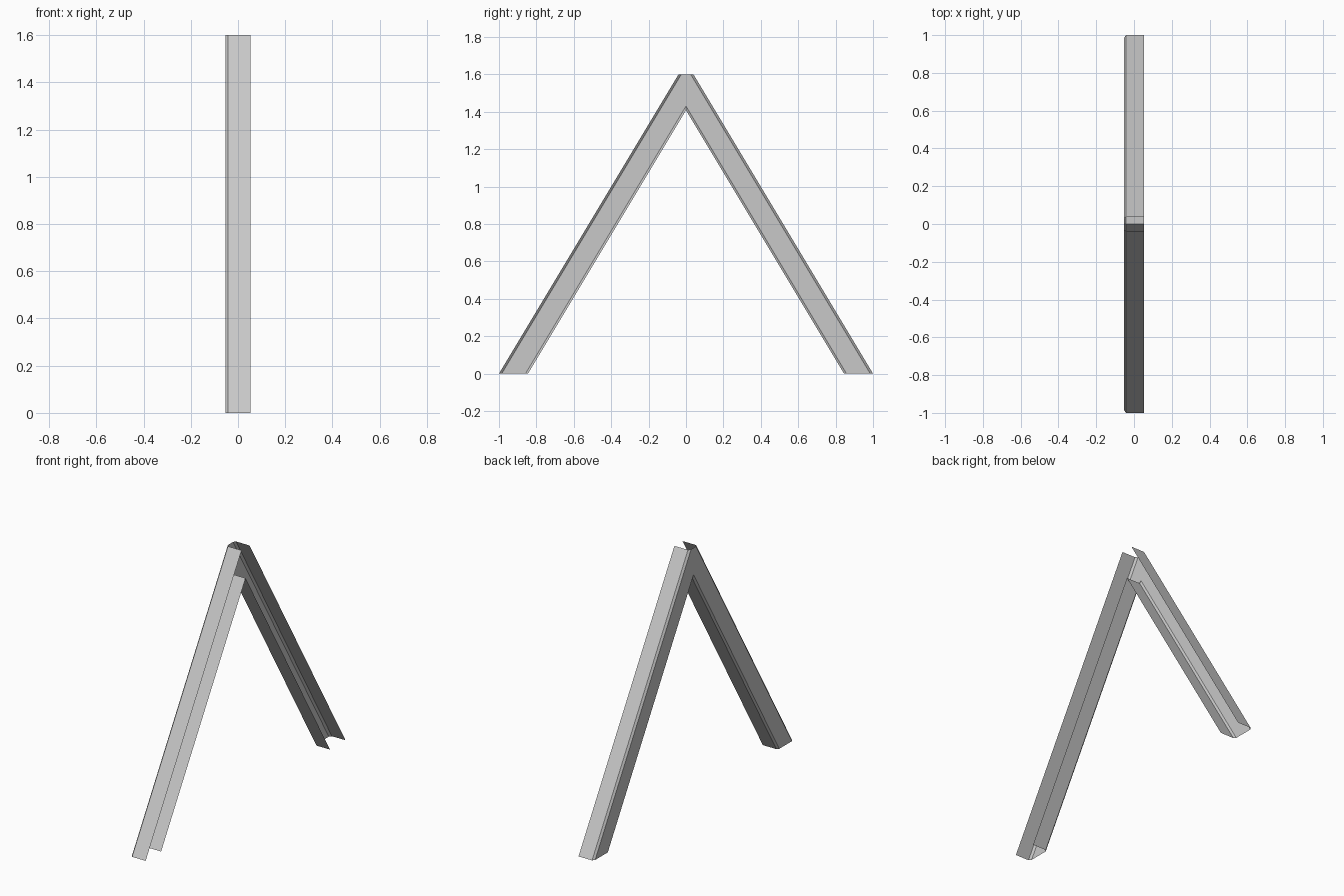
import bpy
import bmesh

cube = bpy.data.objects.get("Cube")
if cube:
    bpy.data.objects.remove(cube, do_unlink=True)

HEIGHT = 1.6
SLOPE = 1.667      # rise of each leg per unit of depth
HALF_WIDTH = 0.053
BEVEL_X = -0.042

# Plain grey metal
metal = bpy.data.materials.new("grey metal")
metal.use_nodes = True
grey = (0.58, 0.58, 0.58, 1)
metal.diffuse_color = grey
metal.node_tree.nodes["Principled BSDF"].inputs["Base Color"].default_value = grey

# Open channel section at the foot: (x, distance from the centre)
section = [
    (HALF_WIDTH, 1.0), (BEVEL_X, 1.0),          # outer flange
    (-HALF_WIDTH, 0.985), (-HALF_WIDTH, 0.858), # web
    (BEVEL_X, 0.845), (HALF_WIDTH, 0.845),      # inner flange
]
WEB = 2

# Front leg: section swept up the slope, cut at the top and at the centre plane
bm = bmesh.new()
feet, tops = [], []
for x, foot in section:
    z = min(HEIGHT, foot * SLOPE)
    feet.append(bm.verts.new((x, -foot, 0)))
    tops.append(bm.verts.new((x, min(0, z / SLOPE - foot), z)))
ridge = bm.verts.new((-HALF_WIDTH, 0, HEIGHT))

for i in range(len(section) - 1):
    corner = [ridge] if i == WEB else []
    bm.faces.new([feet[i], tops[i]] + corner + [tops[i + 1], feet[i + 1]])

mesh = bpy.data.meshes.new("channel_frame")
bm.to_mesh(mesh)
bm.free()
mesh.materials.append(metal)
frame = bpy.data.objects.new("channel_frame", mesh)
bpy.context.collection.objects.link(frame)

# Back leg
mirror = frame.modifiers.new("back_leg", "MIRROR")
mirror.use_axis = (False, True, False)
mirror.use_clip = True
